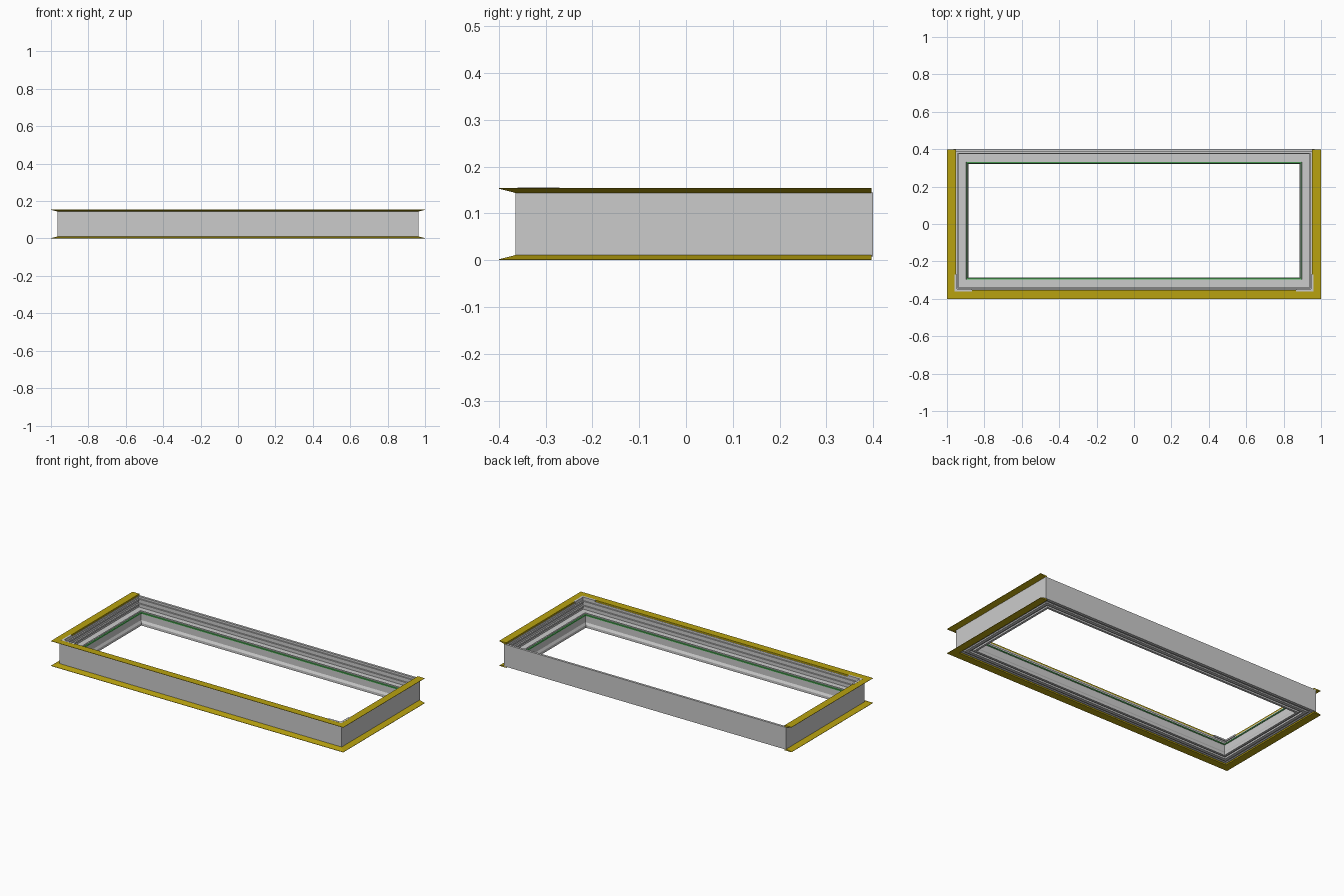
import bpy, bmesh

if "Cube" in bpy.data.objects:
    bpy.data.objects.remove(bpy.data.objects["Cube"])

X, Y0, Y1 = 0.965, -0.365, 0.40   # outer walls of the frame


def material(name, rgb):
    m = bpy.data.materials.new(name)
    m.diffuse_color = (*rgb, 1)
    m.use_nodes = True
    m.node_tree.nodes["Principled BSDF"].inputs["Base Color"].default_value = m.diffuse_color
    return m


YELLOW = material("yellow", (0.48, 0.36, 0.005))
GREEN = material("green", (0.08, 0.42, 0.1))


def path_points(d, z, closed):
    """Rectangle inset by d; the open version leaves out the back side."""
    back = Y1 - d if closed else 0.397
    return [(-X + d, back, z), (-X + d, Y0 + d, z),
            (X - d, Y0 + d, z), (X - d, back, z)]


def sweep(name, profile, closed=True, mat=None):
    """Mitred sweep of a section given as (inset, height) points."""
    bm = bmesh.new()
    rows = [[bm.verts.new(p) for p in path_points(d, z, closed)] for d, z in profile]
    n = len(rows)
    for i in range(n):
        a, b = rows[i], rows[(i + 1) % n]
        for k in range(4 if closed else 3):
            j = (k + 1) % 4
            bm.faces.new((a[k], a[j], b[j], b[k]))
    if not closed:
        bm.faces.new([r[0] for r in rows])
        bm.faces.new([r[3] for r in reversed(rows)])
    bmesh.ops.recalc_face_normals(bm, faces=bm.faces[:])
    me = bpy.data.meshes.new(name)
    bm.to_mesh(me)
    bm.free()
    ob = bpy.data.objects.new(name, me)
    bpy.context.collection.objects.link(ob)
    if mat:
        me.materials.append(mat)
    return ob


# Main frame: outer wall, stepped rebate, ledge, sloped lower lip, grooved base
sweep("frame", [
    (0, 0.008), (0, 0.145), (0.014, 0.145), (0.014, 0.132),
    (0.022, 0.132), (0.022, 0.122), (0.017, 0.122), (0.017, 0.106),
    (0.026, 0.106), (0.026, 0.096), (0.020, 0.096), (0.020, 0.082),
    (0.060, 0.082), (0.060, 0.088), (0.068, 0.088), (0.072, 0.078),
    (0.072, 0.035), (0.080, 0.022), (0.080, 0.006), (0.066, 0.006),
    (0.066, 0.016), (0.052, 0.016), (0.052, 0.006), (0.032, 0.006),
    (0.032, 0.014), (0.018, 0.014), (0.018, 0.008)])

# Thin seal around the top of the inner lip
sweep("inner_seal", [(0.069, 0.076), (0.069, 0.085), (0.076, 0.083), (0.076, 0.076)],
      mat=GREEN)

# Tapered flanges on the front and both ends, top and bottom
sweep("top_flange", [(-0.035, 0.155), (-0.035, 0.153), (0, 0.144),
                     (0.012, 0.144), (0.012, 0.155)], False, YELLOW)
sweep("bottom_flange", [(-0.035, 0), (-0.035, 0.002), (0, 0.011),
                        (0.012, 0.011), (0.012, 0)], False, YELLOW)

# L-shaped corner plates on the two front corners
for side, label in ((-1, "left"), (1, "right")):
    outline = [(0.005, 0.005), (0.10, 0.005), (0.10, 0.018),
               (0.018, 0.018), (0.018, 0.095), (0.005, 0.095)]
    bm = bmesh.new()
    face = bm.faces.new([bm.verts.new((side * (X - u), Y0 + v, 0.146)) for u, v in outline])
    top = bmesh.ops.extrude_face_region(bm, geom=[face])["geom"]
    bmesh.ops.translate(bm, vec=(0, 0, 0.0095),
                        verts=[g for g in top if isinstance(g, bmesh.types.BMVert)])
    bmesh.ops.recalc_face_normals(bm, faces=bm.faces[:])
    me = bpy.data.meshes.new("corner_plate_" + label)
    bm.to_mesh(me)
    bm.free()
    bpy.context.collection.objects.link(bpy.data.objects.new("corner_plate_" + label, me))
